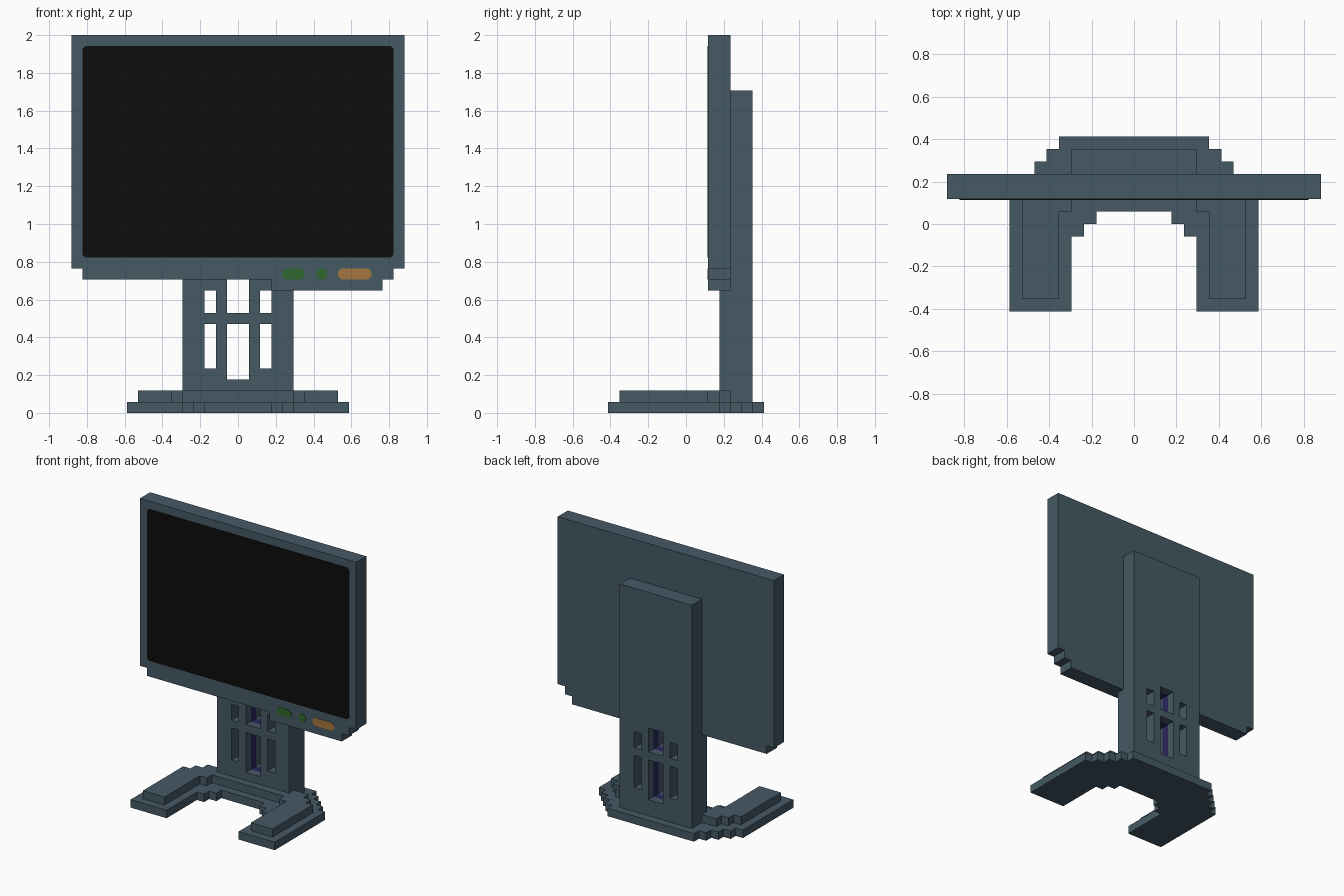
import bpy, bmesh

if "Cube" in bpy.data.objects:
    bpy.data.objects.remove(bpy.data.objects["Cube"])

U = 1 / 17  # one block of the model


def material(name, rgb):
    m = bpy.data.materials.new(name)
    m.diffuse_color = (*rgb, 1)
    m.use_nodes = True
    m.node_tree.nodes["Principled BSDF"].inputs["Base Color"].default_value = m.diffuse_color
    return m


SLATE = material("slate casing", (0.060, 0.100, 0.130))
BLACK = material("black screen", (0.004, 0.004, 0.004))
GREEN = material("green button", (0.028, 0.135, 0.028))
ORANGE = material("orange button", (0.37, 0.18, 0.05))
NAVY = material("navy cable channel", (0.022, 0.020, 0.105))


def finish(name, bm, *mats):
    bmesh.ops.remove_doubles(bm, verts=bm.verts, dist=1e-5)
    bmesh.ops.recalc_face_normals(bm, faces=bm.faces)
    me = bpy.data.meshes.new(name)
    bm.to_mesh(me)
    bm.free()
    for m in mats:
        me.materials.append(m)
    ob = bpy.data.objects.new(name, me)
    bpy.context.collection.objects.link(ob)
    return ob


def extrude(name, outline, axis, lo, hi, mat):
    """Extrude an outline (block units) along y or z."""
    bm = bmesh.new()
    if axis == 'z':
        pts = [(a * U, b * U, lo * U) for a, b in outline]
        vec = (0, 0, (hi - lo) * U)
    else:
        pts = [(a * U, lo * U, b * U) for a, b in outline]
        vec = (0, (hi - lo) * U, 0)
    face = bm.faces.new([bm.verts.new(p) for p in pts])
    ext = bmesh.ops.extrude_face_region(bm, geom=[face], use_keep_orig=True)
    verts = [g for g in ext['geom'] if isinstance(g, bmesh.types.BMVert)]
    bmesh.ops.translate(bm, verts=verts, vec=vec)
    return finish(name, bm, mat)


def mirrored(half):
    return half + [(-x, y) for x, y in reversed(half)]


def plate(name, x0, x1, z0, z1, c, mat):
    """Thin painted plate with clipped corners on the panel front."""
    pts = [(x0 + c, z0), (x1 - c, z0), (x1, z0 + c), (x1, z1 - c),
           (x1 - c, z1), (x0 + c, z1), (x0, z1 - c), (x0, z0 + c)]
    return extrude(name, pts, 'y', 1.94, 2.02, mat)


# Horseshoe base: two stepped layers
extrude("base_lower", mirrored([
    (3, 1), (3, 0), (4, 0), (4, -1), (5, -1), (5, -7), (10, -7), (10, 3), (9, 3),
    (9, 4), (8, 4), (8, 5), (7, 5), (7, 6), (6, 6), (6, 7)]), 'z', 0, 1, SLATE)
extrude("base_upper", mirrored([
    (5, 2), (5, 1), (6, 1), (6, -6), (9, -6), (9, 2), (8, 2), (8, 3),
    (7, 3), (7, 4)]), 'z', 1, 2, SLATE)

# Display casing with stepped chin
extrude("display_casing", [
    (-15, 34), (-15, 13), (-14, 13), (-14, 12), (3, 12), (3, 11), (13, 11),
    (13, 12), (14, 12), (14, 13), (15, 13), (15, 34)], 'y', 2, 4, SLATE)

# Screen and buttons
plate("screen", -14, 14, 14, 33, 0.25, BLACK)
plate("wide_green_button", 4, 6, 12, 13, 0.3, GREEN)
plate("small_green_button", 7, 8, 12, 13, 0.3, GREEN)
plate("orange_button", 9, 12, 12, 13, 0.3, ORANGE)


# Stand column with six windows, the centre pair lined in navy
def is_window(x, z):
    x = abs(x)
    if x < 1:
        return 3 < z < 8 or 9 < z < 12
    return 2 < x < 3 and (4 < z < 8 or 9 < z < 11)


cuts = ([-5, -3, -2, -1, 1, 2, 3, 5], [3, 4, 5, 6], [1, 3, 4, 8, 9, 11, 12, 29])


def solid(cell):
    if any(not 0 <= i < len(c) - 1 for i, c in zip(cell, cuts)):
        return False
    x, y, z = [(c[i] + c[i + 1]) / 2 for i, c in zip(cell, cuts)]
    return not is_window(x, z)


bm = bmesh.new()
for i in range(len(cuts[0]) - 1):
    for j in range(len(cuts[1]) - 1):
        for k in range(len(cuts[2]) - 1):
            cell = (i, j, k)
            if not solid(cell):
                continue
            for ax in range(3):
                for side in (0, 1):
                    nb = list(cell)
                    nb[ax] += 1 if side else -1
                    if solid(nb):
                        continue
                    a, b = [d for d in range(3) if d != ax]
                    corners = []
                    for da, db in ((0, 0), (1, 0), (1, 1), (0, 1)):
                        p = [0, 0, 0]
                        p[ax] = cuts[ax][cell[ax] + side] * U
                        p[a] = cuts[a][cell[a] + da] * U
                        p[b] = cuts[b][cell[b] + db] * U
                        corners.append(bm.verts.new(p))
                    f = bm.faces.new(corners)
                    c = f.calc_center_median() / U
                    if ax != 1 and abs(c.x) < 1.1 and 4 < c.y < 5 and 2 < c.z < 12.5:
                        f.material_index = 1
column = finish("stand_column", bm, SLATE, NAVY)
bm = bmesh.new()
bm.from_mesh(column.data)
bmesh.ops.dissolve_limit(bm, angle_limit=0.01, verts=bm.verts, edges=bm.edges,
                         delimit={'MATERIAL'})
bm.to_mesh(column.data)
bm.free()
